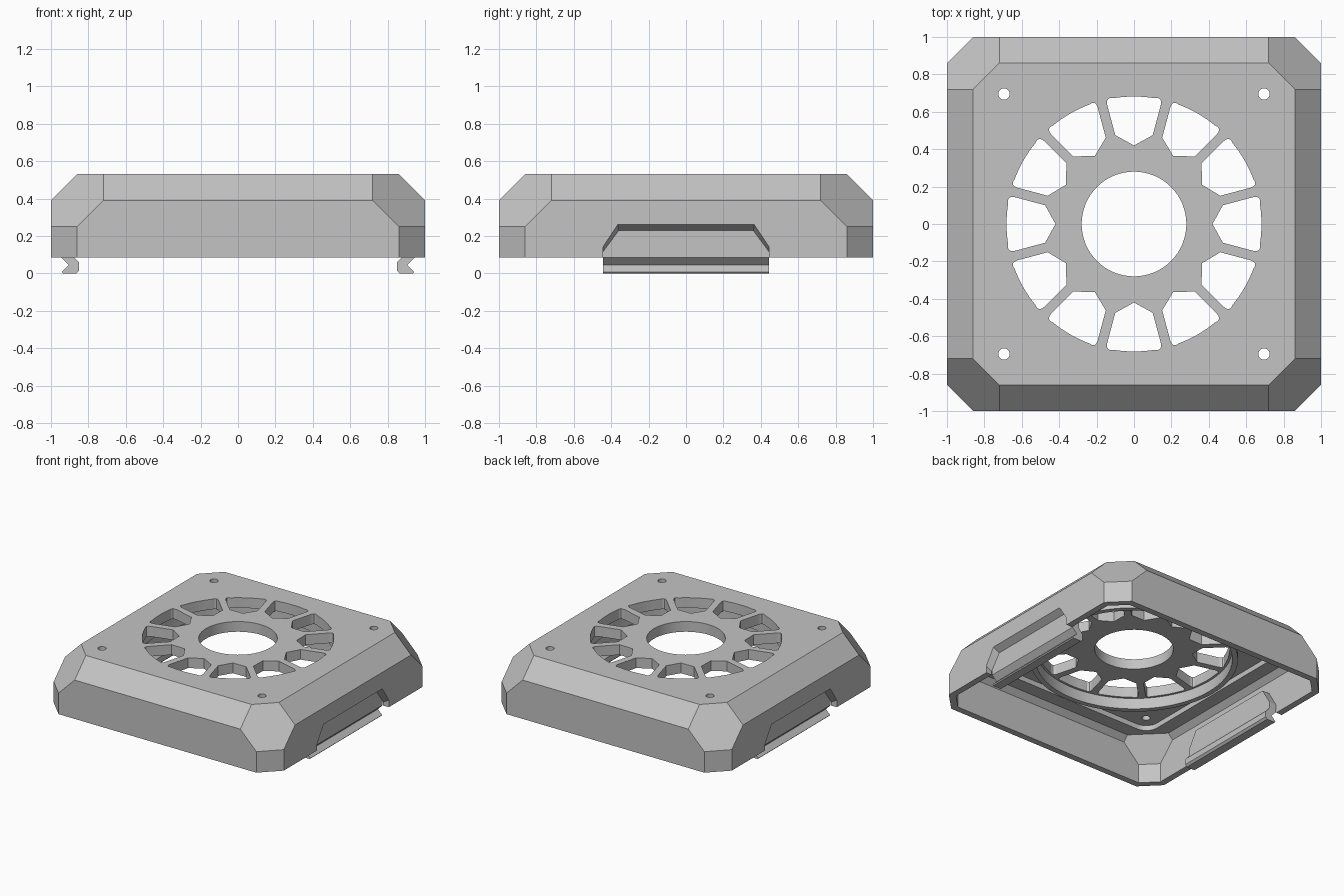
import bpy, bmesh, math
from mathutils import Matrix

if "Cube" in bpy.data.objects:
    bpy.data.objects.remove(bpy.data.objects["Cube"])

grey = bpy.data.materials.new("light_grey")
grey.use_nodes = True
COLOUR = (0.55, 0.55, 0.55, 1)
grey.diffuse_color = COLOUR
grey.node_tree.nodes["Principled BSDF"].inputs["Base Color"].default_value = COLOUR


def finish(bm, name):
    bmesh.ops.recalc_face_normals(bm, faces=bm.faces)
    mesh = bpy.data.meshes.new(name)
    bm.to_mesh(mesh)
    bm.free()
    mesh.materials.append(grey)
    obj = bpy.data.objects.new(name, mesh)
    bpy.context.collection.objects.link(obj)
    return obj


def hull(name, points):
    bm = bmesh.new()
    for p in points:
        bm.verts.new(p)
    bmesh.ops.convex_hull(bm, input=bm.verts)
    bmesh.ops.dissolve_limit(bm, angle_limit=0.01, verts=bm.verts, edges=bm.edges)
    return finish(bm, name)


def prism(name, outline, low, high, matrix=Matrix()):
    """Extrude a flat outline from low to high along its own z axis."""
    bm = bmesh.new()
    face = bm.faces.new([bm.verts.new((x, y, low)) for x, y in outline])
    top = bmesh.ops.extrude_face_region(bm, geom=[face])["geom"]
    verts = [v for v in top if isinstance(v, bmesh.types.BMVert)]
    bmesh.ops.translate(bm, verts=verts, vec=(0, 0, high - low))
    bm.transform(matrix)
    return finish(bm, name)


def circle(radius, count=64, cx=0, cy=0):
    steps = [2 * math.pi * i / count for i in range(count)]
    return [(cx + radius * math.cos(a), cy + radius * math.sin(a)) for a in steps]


def rounded_square(half, radius):
    pts = []
    for q in range(4):
        mid = math.pi / 4 + q * math.pi / 2
        cx = math.copysign(half - radius, math.cos(mid))
        cy = math.copysign(half - radius, math.sin(mid))
        for i in range(9):
            a = q * math.pi / 2 + i * math.pi / 16
            pts.append((cx + radius * math.cos(a), cy + radius * math.sin(a)))
    return pts


def cut(target, cutter):
    cutter.hide_render = True
    mod = target.modifiers.new("cut", "BOOLEAN")
    mod.operation = "DIFFERENCE"
    mod.solver = "EXACT"
    mod.object = cutter
    bpy.context.view_layer.update()
    graph = bpy.context.evaluated_depsgraph_get()
    mesh = bpy.data.meshes.new_from_object(target.evaluated_get(graph))
    target.modifiers.clear()
    target.data = mesh
    bpy.data.objects.remove(cutter)


def chamfered_box(name, side, bottom, top, edge, upright, corner):
    """Box whose planes are x=side, z=top, x+z=edge, x+y=upright, x+y+z=corner."""
    ring = [(edge - top, corner - edge, top),
            (side, corner - edge, edge - side),
            (side, upright - side, corner - upright),
            (side, upright - side, bottom)]
    pts = [(sx * p, sy * q, z) for a, b, z in ring for p, q in ((a, b), (b, a))
           for sx in (1, -1) for sy in (1, -1)]
    return hull(name, pts)


# Hollow chamfered cover
WALL = 0.05
cover = chamfered_box("cover", 1, 0.085, 0.53, 1.39, 1.86, 2.11)
root2, root3 = math.sqrt(2), math.sqrt(3)
cut(cover, chamfered_box("cavity", 1 - WALL, 0.02, 0.41, 1.39 - WALL * root2,
                         1.86 - WALL * root2, 2.11 - WALL * root3))

# Fan seat, hub opening and screw holes
cut(cover, prism("seat_cut", rounded_square(0.8, 0.1), 0.3, 0.45))
cut(cover, prism("hub_cut", circle(0.28), 0.2, 0.7))
for sx in (-1, 1):
    for sy in (-1, 1):
        cut(cover, prism("screw_cut", circle(0.03, 20, sx * 0.695, sy * 0.695), 0.2, 0.7))

# Twelve vent slots with pointed inner ends and rounded outer corners
half = [(0.475, 0.1), (0.635, 0.143), (0.65, 0.145), (0.665, 0.142), (0.673, 0.13)]
arc = [(0.682 * math.cos(a), 0.682 * math.sin(a))
       for a in (math.radians(d) for d in (9.5, 5, 0, -5, -9.5))]
slot = [(0.42, 0)] + half + arc + [(u, -v) for u, v in reversed(half)]
for i in range(12):
    cut(cover, prism("slot_cut", slot, 0.2, 0.7, Matrix.Rotation(i * math.pi / 6, 4, "Z")))

# Round lip around the vents
lip = prism("vent_lip", circle(0.74, 96), 0.365, 0.455)
cut(lip, prism("lip_cut", circle(0.7, 96), 0.2, 0.6))

# Snap clips on both sides, each behind a sloped finger recess
hook = [(0.945, 0.1), (0.945, 0.085), (0.905, 0.045), (0.942, 0.008), (0.935, 0),
        (0.865, 0), (0.85, 0.015), (0.85, 0.06), (0.875, 0.085), (0.885, 0.1)]
LENGTH = 0.445
for side, label in ((1, "left"), (-1, "right")):
    outer = [(LENGTH, 0.02), (LENGTH, 0.14), (0.365, 0.26)]
    inner = [(LENGTH, 0.02), (LENGTH, 0.11), (0.36, 0.225)]
    cut(cover, hull("recess_cut", [(side * x, s * y, z) for s in (1, -1)
                                   for x, row in ((1, outer), (1.05, outer), (0.945, inner))
                                   for y, z in row]))
    back = [(LENGTH, 0.1), (LENGTH, 0.15), (0.37, 0.275)]
    hull(label + "_clip_plate", [(side * x, s * y, z) for s in (1, -1)
                                 for x in (0.885, 0.945) for y, z in back])
    upright = Matrix(((side, 0, 0, 0), (0, 0, 1, 0), (0, 1, 0, 0), (0, 0, 0, 1)))
    prism(label + "_clip_hook", hook, -LENGTH, LENGTH, upright)

# Smooth the round walls while keeping edges sharp
bpy.ops.object.select_all(action="DESELECT")
for obj in (cover, lip):
    obj.select_set(True)
bpy.context.view_layer.objects.active = cover
bpy.ops.object.shade_smooth_by_angle(angle=math.radians(25))
